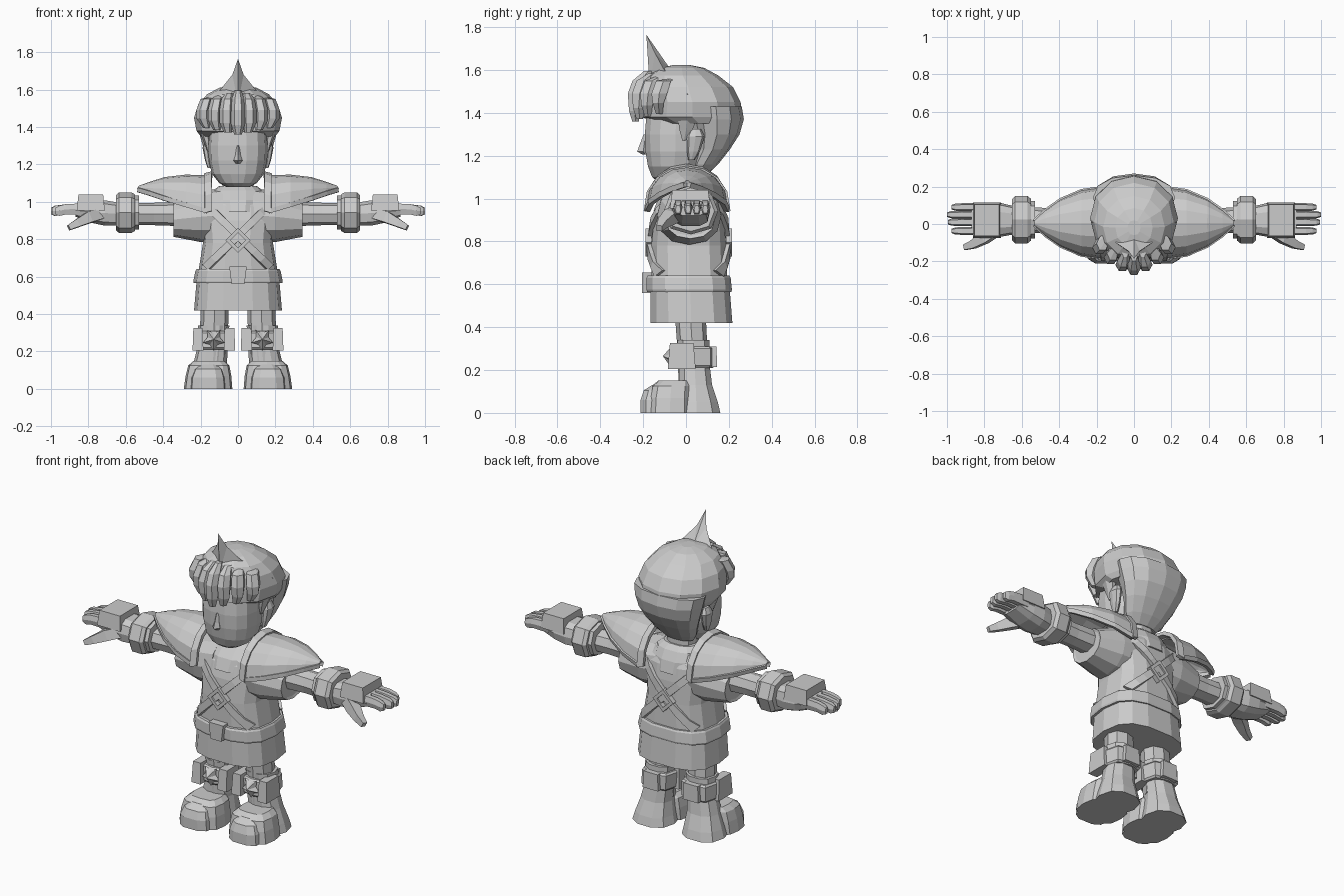
import bpy, bmesh, math
from mathutils import Vector
from mathutils.bvhtree import BVHTree

grey = bpy.data.materials.new("plain_grey")
grey.diffuse_color = (0.6, 0.6, 0.6, 1)


def finish(name, bm, mirror=False, thick=0):
    bmesh.ops.recalc_face_normals(bm, faces=bm.faces[:])
    me = bpy.data.meshes.new(name)
    bm.to_mesh(me)
    bm.free()
    me.materials.append(grey)
    ob = bpy.data.objects.new(name, me)
    bpy.context.collection.objects.link(ob)
    if thick:
        m = ob.modifiers.new("thickness", 'SOLIDIFY')
        m.thickness, m.offset = thick, 0
    if mirror:
        ob.modifiers.new("mirror", 'MIRROR')
    return ob


def skin(bm, rings, closed=True, cap=True):
    vs = [[bm.verts.new(p) for p in r] for r in rings]
    n = len(vs[0])
    for a, b in zip(vs, vs[1:]):
        for i in range(n if closed else n - 1):
            j = (i + 1) % n
            bm.faces.new((a[i], a[j], b[j], b[i]))
    if cap:
        bm.faces.new(vs[0])
        bm.faces.new(vs[-1])


def oval(n, p):
    for i in range(n):
        t = 2 * math.pi * i / n
        c, s = math.cos(t), math.sin(t)
        yield (math.copysign(abs(c) ** (2 / p), c), math.copysign(abs(s) ** (2 / p), s))


def loft_z(name, rings, n=12, p=2.4, mirror=False):
    """rings: height, centre x, centre y, half width, half depth"""
    bm = bmesh.new()
    skin(bm, [[(cx + rx * c, cy + ry * s, z) for c, s in oval(n, p)] for z, cx, cy, rx, ry in rings])
    return finish(name, bm, mirror)


def loft_x(name, rings, n=10, p=2.4):
    """rings: x, centre y, centre z, half depth, half height"""
    bm = bmesh.new()
    skin(bm, [[(x, cy + ry * c, cz + rz * s) for c, s in oval(n, p)] for x, cy, cz, ry, rz in rings])
    return finish(name, bm, True)


def box(name, x, y, z, mirror=False, taper=1.0):
    """x, y, z are (low, high); taper shrinks the top"""
    bm = bmesh.new()
    cx, cy = sum(x) / 2, sum(y) / 2
    rings = []
    for h, k in ((z[0], 1), (z[1], taper)):
        rings.append([(cx + (a - cx) * k, cy + (b - cy) * k, h)
                      for a, b in ((x[0], y[0]), (x[1], y[0]), (x[1], y[1]), (x[0], y[1]))])
    skin(bm, rings)
    return finish(name, bm, mirror)


def bar(name, pts, r):
    """four-sided bar along a path"""
    bm = bmesh.new()
    pts = [Vector(p) for p in pts]
    rings = []
    for i, p in enumerate(pts):
        d = (pts[min(i + 1, len(pts) - 1)] - pts[max(i - 1, 0)]).normalized()
        u = d.cross(Vector((0.3, 0.1, 1))).normalized()
        w = d.cross(u)
        rr = r[i] if isinstance(r, list) else r
        rings.append([p + rr * (u * math.cos(a) + w * math.sin(a)) for a in (0.785, 2.356, 3.927, 5.498)])
    skin(bm, rings)
    return finish(name, bm, True)


# Tunic, yoke, neck and belt
tunic = loft_z("tunic", [(.42, 0, .025, .235, .195), (.57, 0, .02, .222, .188), (.64, 0, .015, .21, .18),
                         (.78, 0, .012, .187, .177), (.9, 0, .015, .2, .167), (.98, 0, .02, .2, .15),
                         (1.05, 0, .03, .15, .105), (1.08, 0, .03, .09, .07)], 14, 2.8)
loft_z("yoke", [(.945, 0, .015, .12, .17), (1.01, 0, .02, .14, .148), (1.06, 0, .03, .135, .11),
                (1.085, 0, .03, .1, .08)], 14, 2.6)
loft_z("neck", [(1.02, 0, .03, .085, .075), (1.18, 0, .03, .08, .07)], 10)
loft_z("belt", [(.565, 0, .015, .236, .2), (.575, 0, .015, .239, .203), (.63, 0, .012, .228, .2),
                (.64, 0, .012, .222, .194)], 14, 2.8)
bk = bmesh.new()
skin(bk, [[(-.035, y, .56), (.035, y, .56), (.047, y, .655), (-.047, y, .655)] for y in (-.205, -.16)])
finish("buckle", bk)
loft_x("sleeve", [(.08, .015, .93, .15, .145), (.2, .015, .92, .15, .135), (.345, .02, .905, .115, .092),
                  (.34, .02, .905, .1, .078)], 12, 2.2)

# Crossed straps laid on the tunic, front and back
tree = BVHTree.FromPolygons([v.co for v in tunic.data.vertices], [p.vertices[:] for p in tunic.data.polygons])
for side, label in ((-1, "front"), (1, "back")):
    for d in (-1, 1):
        bm = bmesh.new()
        a, b = Vector((d * .165, .98)), Vector((-d * .17, .65))
        t = (b - a).normalized()
        nrm = Vector((-t.y, t.x)) * .02
        rows = []
        for i in range(9):
            c = a.lerp(b, i / 8)
            row = []
            for q in (c - nrm, c + nrm):
                hit = tree.ray_cast(Vector((q.x, side, q.y)), Vector((0, -side, 0)))[0]
                row.append((q.x, (hit.y if hit else side * .1) + side * .01, q.y))
            rows.append(row)
        skin(bm, rows, closed=False, cap=False)
        finish(label + "_strap", bm, thick=.02)
    yc = .012 + side * .188
    bm = bmesh.new()
    rings = []
    for i in range(5):
        t = i * math.pi / 2
        rings.append([(r * math.cos(t), y, .795 + r * math.sin(t))
                      for r, y in ((.04, yc - .014), (.066, yc - .014), (.066, yc + .014), (.04, yc + .014))])
    skin(bm, rings, cap=False)
    finish(label + "_strap_ring", bm)

# Shoulder pads with raised rims
stations = [(.165, .185, .95, 1.135), (.28, .168, .985, 1.138), (.39, .12, 1.02, 1.125),
            (.47, .063, 1.048, 1.1), (.53, .008, 1.066, 1.078)]
arch = lambda x, hy, lo, hi: [(x, .005 + hy * math.cos(math.pi * i / 8),
                               lo + (hi - lo) * max(0, math.sin(math.pi * i / 8)) ** .85) for i in range(9)]
bm = bmesh.new()
skin(bm, [arch(*s) for s in stations], closed=False, cap=False)
finish("shoulder_pad", bm, True, .015)
for s in (-1, 1):
    bar("shoulder_rim", [(x, .005 + s * hy, lo) for x, hy, lo, hi in stations], .017)
bm = bmesh.new()
skin(bm, [arch(.14, .185, .95, 1.152), arch(.178, .192, .94, 1.142)], closed=False, cap=False)
finish("shoulder_collar", bm, True, .022)

# Arms, wristbands and gloves
loft_x("arm", [(.3, .02, .935, .07, .065), (.45, .02, .935, .065, .06), (.56, .02, .935, .07, .06)], 8)
loft_x("wristband_edge", [(.53, .022, .943, .1, .09), (.565, .022, .943, .1, .09)], 8)
loft_x("wristband", [(.552, .023, .942, .113, .098), (.57, .023, .942, .127, .109),
                     (.635, .023, .942, .127, .109), (.652, .023, .942, .11, .095)], 8)
loft_x("glove", [(.64, .02, .935, .075, .063), (.71, .022, .94, .09, .07), (.78, .022, .945, .09, .06),
                 (.87, .022, .955, .08, .035)], 10, 3)
box("hand_plate", (.712, .862), (-.075, .115), (.955, 1.04), True, .88)
for cy, end in ((.09, .975), (.05, 1.0), (.01, .995), (-.037, .975)):
    loft_x("finger", [(.82, cy, .962, .021, .034), (.92, cy, .96, .021, .03),
                      (end - .02, cy, .952, .019, .03), (end, cy, .95, .012, .02)], 6, 3)
bar("thumb", [(.73, -.03, .935), (.8, -.075, .915), (.86, -.11, .885), (.905, -.125, .862)],
    [.04, .042, .03, .02])

# Legs, boots and shin cuffs
loft_z("leg", [(.15, .133, .035, .075, .07), (.3, .128, .03, .075, .07), (.46, .125, .02, .075, .072)], 8, 2.4, True)
loft_z("boot_shaft", [(0, .16, .05, .12, .115), (.05, .158, .048, .108, .105), (.13, .15, .045, .09, .08),
                      (.21, .138, .04, .082, .075), (.34, .13, .035, .084, .078)], 10, 2.4, True)
loft_z("boot_vamp", [(0, .16, -.075, .13, .1), (.07, .158, -.073, .122, .099), (.125, .156, -.068, .11, .093),
                     (.15, .155, -.055, .082, .075)], 12, 3.5, True)
loft_z("toe_cap", [(0, .16, -.12, .1, .095), (.06, .16, -.12, .095, .095), (.105, .158, -.115, .078, .085),
                   (.13, .157, -.1, .05, .06)], 10, 3, True)
loft_z("shin_cuff", [(.21, .13, .035, .09, .09), (.22, .13, .035, .098, .1), (.3, .128, .035, .098, .1),
                     (.31, .128, .035, .09, .09)], 8, 3, True)
for x in ((.015, .075), (.185, .243)):
    box("cuff_pad", x, (-.085, .045), (.205, .325), True, .85)
box("cuff_back_pad", (.08, .18), (.09, .145), (.215, .31), True, .9)
bm = bmesh.new()
hub = bm.verts.new((.13, -.108, .265))
rim = []
for i in range(10):
    t, r = i * math.pi / 5 - math.pi / 2, (.06 if i % 2 == 0 else .035)
    rim.append(bm.verts.new((.13 + r * math.cos(t), -.065, .265 + r * math.sin(t))))
for i in range(10):
    bm.faces.new((hub, rim[i], rim[(i + 1) % 10]))
bm.faces.new(rim[::-1])
finish("cuff_star", bm, True)

# Head, nose and ears
loft_z("face", [(1.078, 0, -.07, .06, .06), (1.1, 0, -.06, .1, .1), (1.15, 0, -.055, .14, .125),
                (1.22, 0, -.05, .156, .142), (1.3, 0, -.05, .158, .145), (1.42, 0, -.04, .15, .145)], 14, 2.4)
loft_z("nose", [(1.205, 0, -.19, .012, .012), (1.22, 0, -.2, .024, .028), (1.25, 0, -.195, .014, .022),
                (1.3, 0, -.188, .008, .01)], 4, 2)
loft_z("ear", [(1.18, .15, .025, .012, .015), (1.22, .158, .035, .018, .03), (1.29, .165, .045, .025, .042),
               (1.325, .16, .045, .015, .025)], 8, 2.4, True)

# Hair: back, crown, sideburns, fringe clumps and the tall crest
loft_z("back_hair", [(1.115, 0, .06, .09, .045), (1.16, 0, .085, .125, .065), (1.23, 0, .125, .16, .08),
                     (1.3, 0, .145, .188, .105), (1.37, 0, .145, .208, .125), (1.43, 0, .14, .22, .12)], 12, 2.2)
loft_z("crown_hair", [(1.35, 0, .06, .2, .19), (1.38, 0, .03, .222, .235), (1.45, 0, .03, .235, .225),
                      (1.52, 0, .01, .213, .21), (1.575, 0, -.015, .165, .165), (1.61, 0, -.02, .1, .105),
                      (1.623, 0, -.02, .035, .04)], 12, 2.1)
loft_z("sideburn", [(1.27, .158, -.01, .006, .008), (1.32, .165, .0, .018, .035),
                    (1.4, .185, .01, .03, .06)], 6, 2, True)
for i in range(-3, 4):
    a = i * .062
    back = abs(i) ** 1.6 * .019
    low = 1.36 + .012 * abs(i)
    loft_z("fringe_clump", [(low, a * .9, -.235 + back, .02, .018), (low + .05, a, -.24 + back, .036, .03),
                            (1.49, a, -.235 + back, .037, .042), (1.55, a * .9, -.215 + back, .033, .04),
                            (1.595 - .012 * abs(i), a * .75, -.175 + back, .018, .025)], 6, 2)
bm = bmesh.new()
T, F, B = [bm.verts.new(p) for p in ((0, -.185, 1.765), (0, -.17, 1.53), (0, -.07, 1.6))]
for s in (-1, 1):
    M, N, S = [bm.verts.new(p) for p in ((s * .03, -.145, 1.68), (s * .09, -.105, 1.605), (s * .225, .01, 1.485))]
    for f in ((T, M, F), (M, N, F), (N, S, F), (T, B, M), (M, B, N), (N, B, S), (S, B, F)):
        bm.faces.new(f)
finish("hair_crest", bm)
